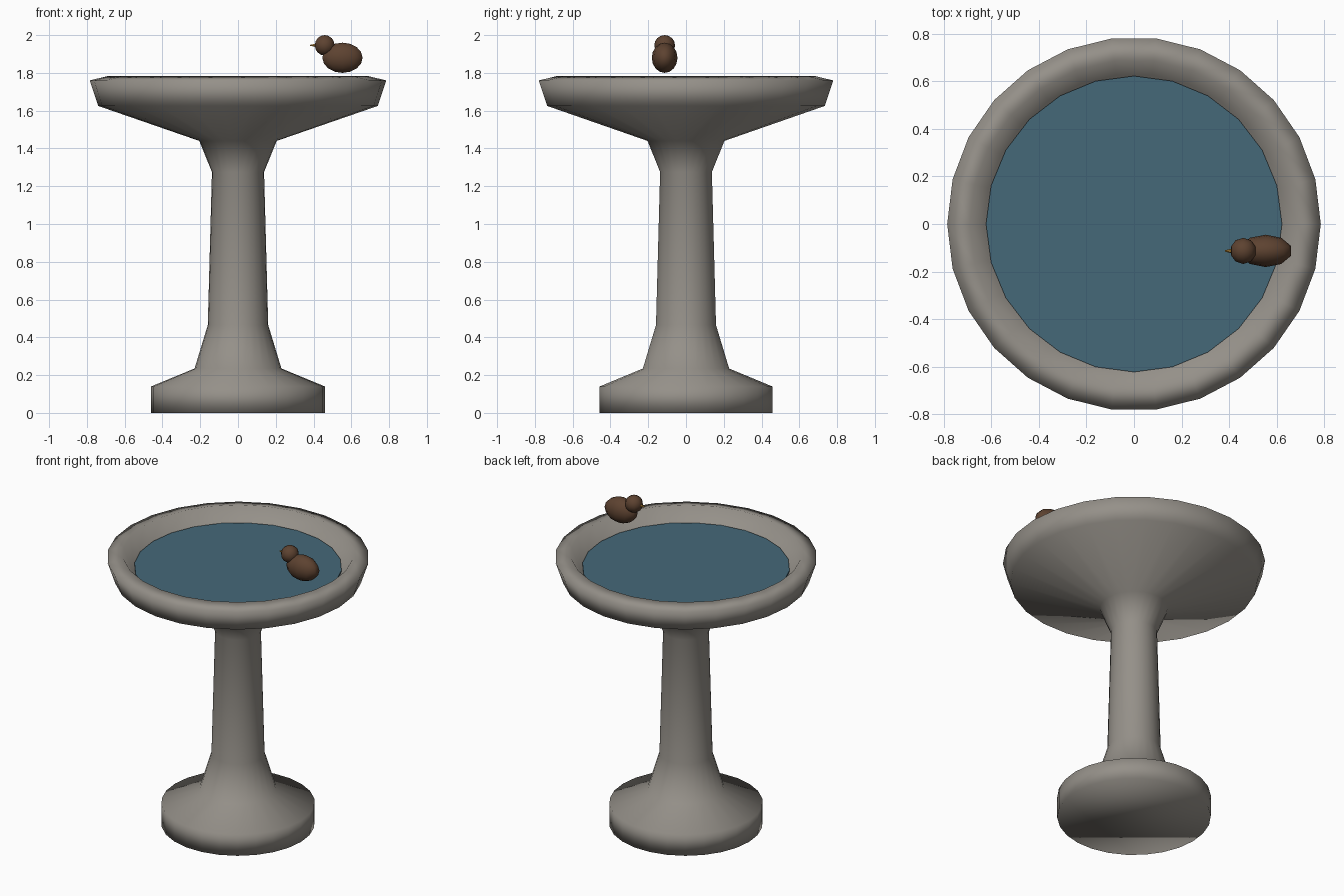
import bpy, bmesh
from math import cos, sin, pi

if "Cube" in bpy.data.objects:
    bpy.data.objects.remove(bpy.data.objects["Cube"])


def material(name, rgb):
    m = bpy.data.materials.new(name)
    m.diffuse_color = (*rgb, 1)
    m.use_nodes = True
    m.node_tree.nodes["Principled BSDF"].inputs["Base Color"].default_value = m.diffuse_color
    return m


stone = material("stone", (0.30, 0.28, 0.25))
water_blue = material("water_blue", (0.06, 0.14, 0.19))
brown = material("brown", (0.11, 0.055, 0.03))
orange = material("orange", (0.50, 0.25, 0.04))


def finish(ob, name, mat, smooth=True):
    ob.name = ob.data.name = name
    ob.data.materials.append(mat)
    for p in ob.data.polygons:
        p.use_smooth = smooth
    return ob


def lathe(name, profile, n, mat):
    """Revolve (radius, z) points around z and cap both ends."""
    bm = bmesh.new()
    rings = [[bm.verts.new((r * cos(2 * pi * i / n), r * sin(2 * pi * i / n), z))
              for i in range(n)] for r, z in profile]
    for a, b in zip(rings, rings[1:]):
        for i in range(n):
            j = (i + 1) % n
            bm.faces.new((a[i], a[j], b[j], b[i]))
    bm.faces.new(rings[0][::-1])
    bm.faces.new(rings[-1])
    mesh = bpy.data.meshes.new(name)
    bm.to_mesh(mesh)
    bm.free()
    ob = bpy.data.objects.new(name, mesh)
    bpy.context.collection.objects.link(ob)
    return finish(ob, name, mat)


def ball(name, loc, size, mat):
    bpy.ops.mesh.primitive_uv_sphere_add(segments=10, ring_count=8, radius=1,
                                         location=loc)
    ob = bpy.context.object
    ob.scale = size
    return finish(ob, name, mat)


# Foot, pedestal and hollow bowl in one turned piece
lathe("pedestal_bowl", [
    (0.46, 0), (0.46, 0.14), (0.23, 0.235), (0.16, 0.465), (0.138, 1.275),
    (0.205, 1.44), (0.74, 1.625), (0.785, 1.76), (0.69, 1.783),
    (0.63, 1.69), (0.40, 1.60), (0.06, 1.56)], 26, stone)

# Water surface
bpy.ops.mesh.primitive_cylinder_add(vertices=24, radius=0.622, depth=0.02,
                                    location=(0, 0, 1.687))
finish(bpy.context.object, "water", water_blue, smooth=False)

# Bird
Y = -0.113
ball("bird_body", (0.553, Y, 1.88), (0.112, 0.068, 0.08), brown)
ball("bird_head", (0.459, Y, 1.946), (0.055, 0.055, 0.054), brown)
bpy.ops.mesh.primitive_cone_add(vertices=6, radius1=0.014, radius2=0.003,
                                depth=0.045, location=(0.405, Y, 1.946),
                                rotation=(0, -pi / 2, 0))
finish(bpy.context.object, "bird_beak", orange, smooth=False)
